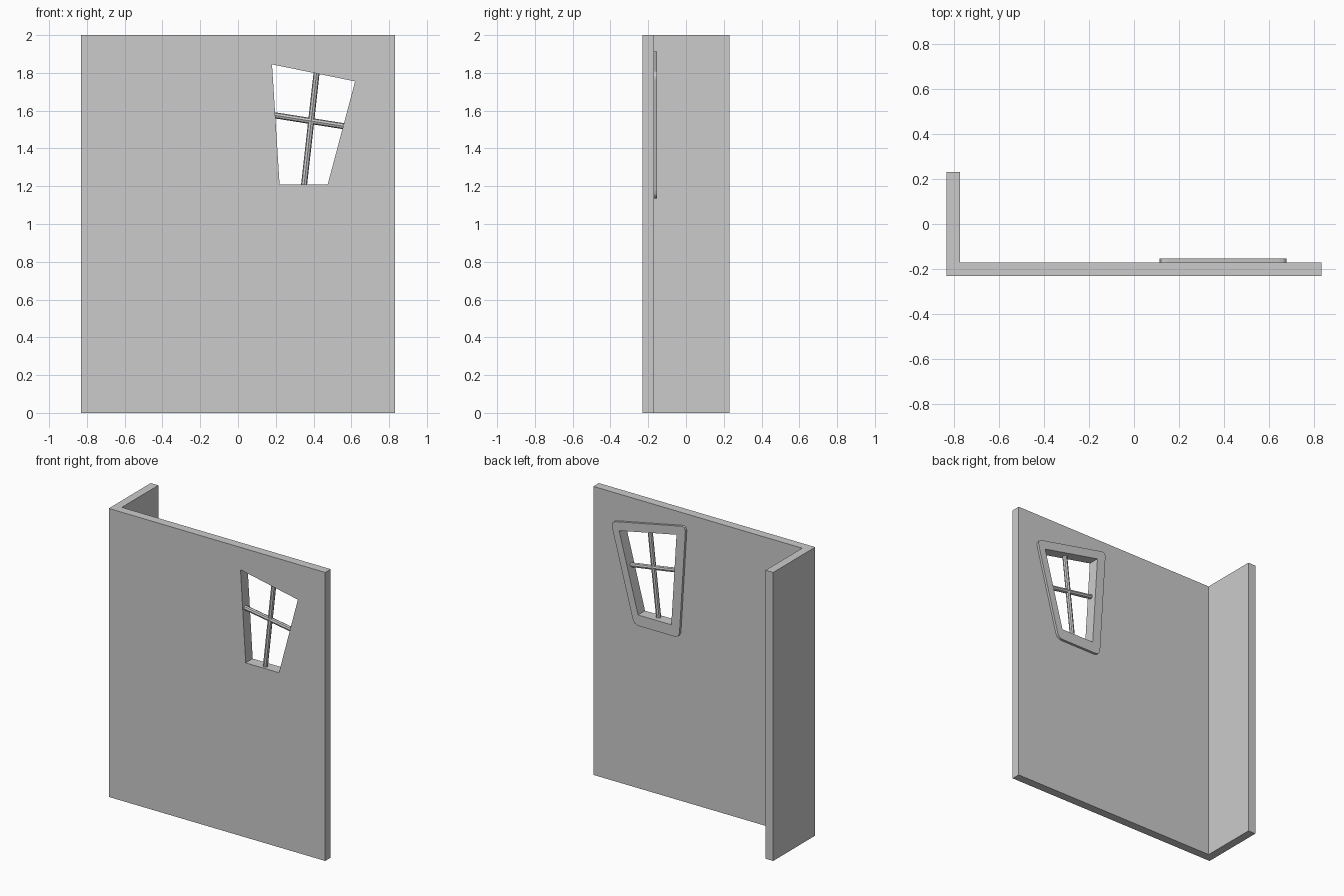
import bpy, bmesh
from mathutils import Vector

if "Cube" in bpy.data.objects:
    bpy.data.objects.remove(bpy.data.objects["Cube"])


def prism(name, pts, direction):
    """Extrude a closed polygon of 3D points along a direction."""
    bm = bmesh.new()
    face = bm.faces.new([bm.verts.new(p) for p in pts])
    ext = bmesh.ops.extrude_face_region(bm, geom=[face])["geom"]
    bmesh.ops.translate(bm, vec=direction,
                        verts=[e for e in ext if isinstance(e, bmesh.types.BMVert)])
    bmesh.ops.recalc_face_normals(bm, faces=bm.faces)
    me = bpy.data.meshes.new(name)
    bm.to_mesh(me)
    bm.free()
    ob = bpy.data.objects.new(name, me)
    bpy.context.collection.objects.link(ob)
    return ob


def cut(ob, cutter):
    mod = ob.modifiers.new("opening", 'BOOLEAN')
    mod.operation = 'DIFFERENCE'
    mod.solver = 'EXACT'
    mod.object = cutter
    bpy.context.view_layer.objects.active = ob
    bpy.ops.object.modifier_apply(modifier=mod.name)


def offset_loop(pts, dists):
    """Push each edge (i to i+1) of a clockwise loop outward by its own distance."""
    n, out = len(pts), []
    normals = []
    for i in range(n):
        e = (pts[(i + 1) % n] - pts[i]).normalized()
        normals.append(Vector((-e.y, e.x)))
    for i in range(n):
        a, b = normals[i - 1], normals[i]
        da, db = dists[i - 1], dists[i]
        det = a.x * b.y - a.y * b.x
        out.append(pts[i] + Vector((da * b.y - db * a.y, a.x * db - b.x * da)) / det)
    return out


def round_loop(pts, size, segs=4):
    """Round every corner with a short quadratic arc."""
    out, n = [], len(pts)
    for i, p in enumerate(pts):
        a = p + (pts[i - 1] - p).normalized() * size
        b = p + (pts[(i + 1) % n] - p).normalized() * size
        for k in range(segs + 1):
            t = k / segs
            out.append(a * (1 - t) ** 2 + p * 2 * t * (1 - t) + b * t * t)
    return out


def bar(name, a, b, y, radius):
    """Thin eight-sided glazing bar between two (x, z) points."""
    a, b = Vector((a[0], y, a[1])), Vector((b[0], y, b[1]))
    d = b - a
    bpy.ops.mesh.primitive_cylinder_add(vertices=8, radius=radius, depth=d.length,
                                        location=(a + b) / 2)
    ob = bpy.context.object
    ob.name = name
    ob.rotation_mode = 'QUATERNION'
    ob.rotation_quaternion = Vector((0, 0, 1)).rotation_difference(d)
    return ob


# L-shaped corner wall
plan = [(-.83, -.23), (.83, -.23), (.83, -.17), (-.772, -.17), (-.772, .23), (-.83, .23)]
wall = prism("corner_wall", [(x, y, 0) for x, y in plan], (0, 0, 2))

# Crooked window outline, clockwise from top left
window = [Vector(p) for p in ((.18, 1.845), (.62, 1.755), (.475, 1.21), (.22, 1.21))]

# Raised trim around the opening on the inner side
outer = round_loop(offset_loop(window, (.06, .05, .075, .065)), .04)
trim = prism("window_trim", [(p.x, -.17, p.y) for p in outer], (0, .017, 0))

# Window opening through wall and trim
cutter = prism("window_cutter", [(p.x, -.4, p.y) for p in window], (0, .5, 0))
cutter.hide_render = True
cut(wall, cutter)
cut(trim, cutter)
bpy.data.objects.remove(cutter)

# Tilted glazing bars
bar("vertical_window_bar", (.349, 1.2), (.417, 1.81), -.2, .016)
bar("horizontal_window_bar", (.185, 1.577), (.565, 1.517), -.2, .016)
